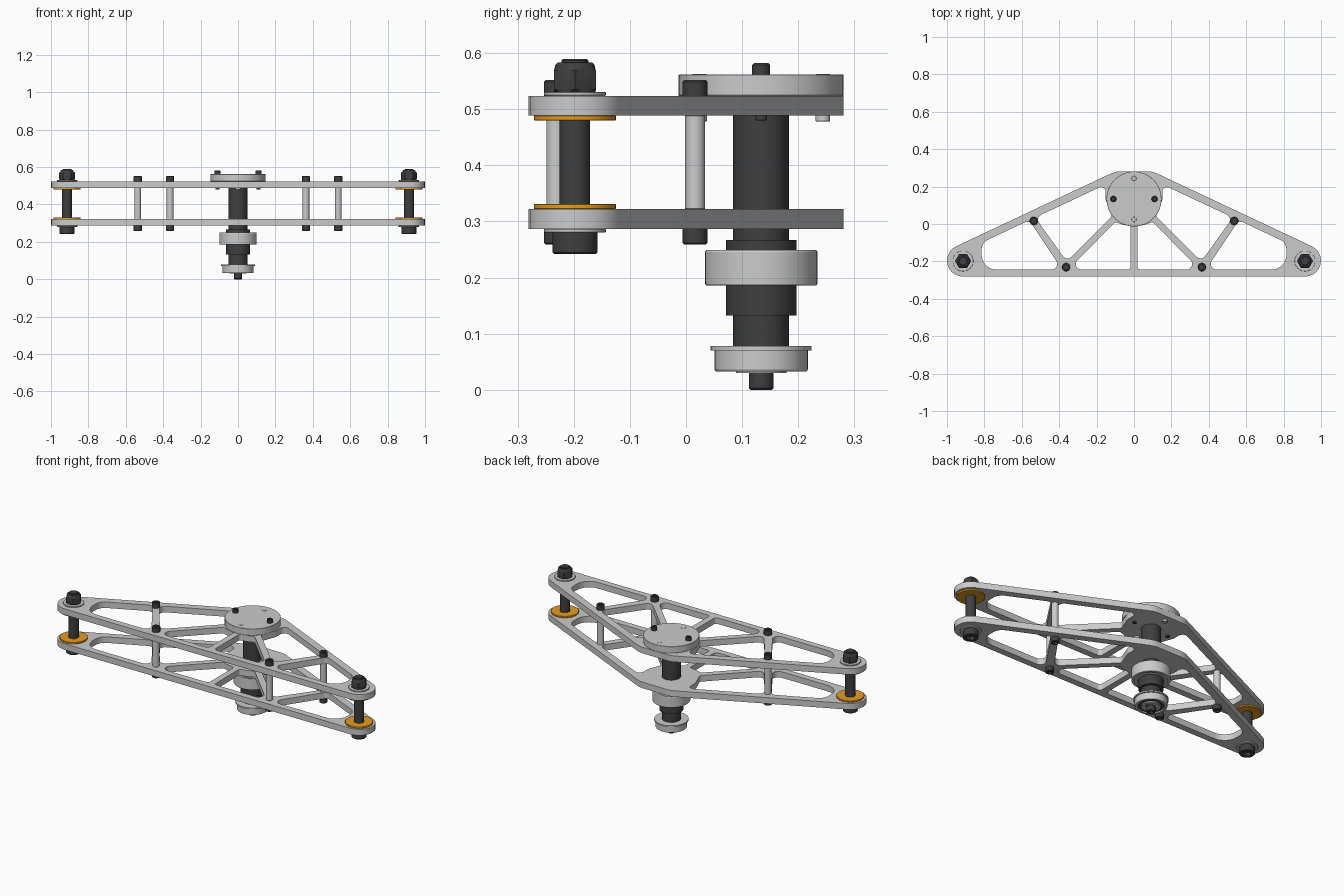
import bpy, bmesh
from math import sin, cos, pi, tan, radians
from mathutils import Vector

if "Cube" in bpy.data.objects:
    bpy.data.objects.remove(bpy.data.objects["Cube"])


def material(name, rgb):
    m = bpy.data.materials.new(name)
    m.diffuse_color = (*rgb, 1)
    m.use_nodes = True
    m.node_tree.nodes["Principled BSDF"].inputs["Base Color"].default_value = m.diffuse_color
    return m


DARK = material("dark_steel", (0.05, 0.05, 0.05))
BRONZE = material("bronze", (0.8, 0.33, 0.015))
SEG = 48


def smooth(ob):
    bpy.ops.object.select_all(action='DESELECT')
    ob.select_set(True)
    bpy.context.view_layer.objects.active = ob
    bpy.ops.object.shade_smooth_by_angle(angle=radians(30))


def lathe(name, profile, x, y, mat=None, closed=False):
    """Revolve (radius, z[, hex]) points; hex points follow a hexagon. Open profiles start and end on the axis."""
    bm = bmesh.new()
    rings = []
    for p in profile:
        r, z = p[0], p[1]
        if r == 0:
            rings.append([bm.verts.new((x, y, z))] * SEG)
            continue
        ring = []
        for i in range(SEG):
            a = 2 * pi * i / SEG
            k = cos(pi / 6) / cos(a % (pi / 3) - pi / 6) if len(p) > 2 else 1
            ring.append(bm.verts.new((x + r * k * cos(a), y + r * k * sin(a), z)))
        rings.append(ring)
    pairs = list(zip(rings, rings[1:]))
    if closed:
        pairs.append((rings[-1], rings[0]))
    for a, b in pairs:
        for i in range(SEG):
            j = (i + 1) % SEG
            bm.faces.new(list(dict.fromkeys((a[i], a[j], b[j], b[i]))))
    bmesh.ops.recalc_face_normals(bm, faces=bm.faces)
    me = bpy.data.meshes.new(name)
    bm.to_mesh(me)
    bm.free()
    ob = bpy.data.objects.new(name, me)
    bpy.context.collection.objects.link(ob)
    if mat:
        me.materials.append(mat)
    smooth(ob)
    return ob


def cyl(name, r, z0, z1, x, y, mat=None, c=0.001):
    return lathe(name, [(0, z0), (r - c, z0), (r, z0 + c), (r, z1 - c), (r - c, z1), (0, z1)], x, y, mat)


def socket_head(name, r, base, top, x, y):
    """Cap screw head with hex socket; base sits on the part, top is the open end."""
    s = 1 if top > base else -1
    c = 0.003 * s
    deep = top - 0.55 * (top - base)
    lathe(name, [(0, base), (r, base), (r, top - c), (r - 0.003, top),
                 (r * 0.55, top, 1), (r * 0.55, deep, 1), (0, deep)], x, y, DARK)


def rounded(corners, steps=10):
    """Fillet every (x, y, radius) corner of a polygon."""
    out, n = [], len(corners)
    for i, (x, y, r) in enumerate(corners):
        p = Vector((x, y))
        u = (Vector(corners[i - 1][:2]) - p).normalized()
        v = (Vector(corners[(i + 1) % n][:2]) - p).normalized()
        half = u.angle(v) / 2
        centre = p + (u + v).normalized() * r / sin(half)
        a = p + u * r / tan(half) - centre
        b = p + v * r / tan(half) - centre
        sweep = a.angle(b)
        for k in range(steps + 1):
            t = k / steps
            out.append(centre + (a * sin((1 - t) * sweep) + b * sin(t * sweep)) / sin(sweep))
    return out


# Truss plates with lightening holes
OUTLINE = [(-1.295, -0.281, 0.085), (1.295, -0.281, 0.085), (0.1, 0.281, 0.12), (-0.1, 0.281, 0.12)]
HOLES = [
    [(-0.815, -0.1, 0.06), (-0.56, 0.02, 0.03), (-0.385, -0.244, 0.03), (-0.815, -0.244, 0.08)],
    [(-0.528, 0.035, 0.03), (-0.36, -0.2, 0.03), (-0.118, 0.042, 0.015),
     (-0.152, 0.13, 0.02), (-0.152, 0.211, 0.025)],
    [(-0.353, -0.244, 0.03), (-0.018, -0.244, 0.02), (-0.018, -0.012, 0.01),
     (-0.06, -0.004, 0.02), (-0.1, 0.01, 0.012)],
]


def plate(name, z0, z1):
    cu = bpy.data.curves.new(name, 'CURVE')
    cu.dimensions = '2D'
    cu.fill_mode = 'BOTH'
    cu.extrude = (z1 - z0) / 2
    mirrored = [[(-x, y, r) for x, y, r in h] for h in HOLES]
    for loop in [OUTLINE] + HOLES + mirrored:
        pts = rounded(loop)
        sp = cu.splines.new('POLY')
        sp.points.add(len(pts) - 1)
        for q, p in zip(sp.points, pts):
            q.co = (p.x, p.y, 0, 1)
        sp.use_cyclic_u = True
    ob = bpy.data.objects.new(name, cu)
    ob.location.z = (z0 + z1) / 2
    bpy.context.collection.objects.link(ob)
    bpy.ops.object.select_all(action='DESELECT')
    ob.select_set(True)
    bpy.context.view_layer.objects.active = ob
    bpy.ops.object.convert(target='MESH')
    ob = bpy.context.object
    bm = bmesh.new()
    bm.from_mesh(ob.data)
    bmesh.ops.remove_doubles(bm, verts=bm.verts, dist=1e-5)
    bmesh.ops.recalc_face_normals(bm, faces=bm.faces)
    bm.to_mesh(ob.data)
    bm.free()
    smooth(ob)


plate("lower_plate", 0.287, 0.322)
plate("upper_plate", 0.489, 0.524)

# Hub disc, dowel pins and screws
HY = 0.134
cyl("hub_disc", 0.147, 0.524, 0.562, 0, HY)
for y in (HY - 0.11, HY + 0.11):
    cyl("dowel_pin", 0.013, 0.478, 0.563, 0, y)
for s in (-1, 1):
    socket_head("hub_screw_head", 0.016, 0.562, 0.582, s * 0.11, HY)
    cyl("hub_screw_tip", 0.01, 0.48, 0.53, s * 0.11, HY, DARK)

# Central stepped shaft
lathe("shaft", [(0, 0.03), (0.035, 0.03), (0.035, 0.078), (0.05, 0.078), (0.05, 0.132), (0.063, 0.132),
                (0.063, 0.267), (0.05, 0.267), (0.05, 0.489), (0, 0.489)], 0, HY, DARK)
socket_head("shaft_bolt", 0.022, 0.031, 0.0, 0, HY)

# Main bearing and lower flanged bearing, with recessed shields
lathe("main_bearing", [(0.06, 0.186), (0.072, 0.186), (0.072, 0.19), (0.085, 0.19), (0.085, 0.186), (0.098, 0.186),
                       (0.1, 0.189), (0.1, 0.246), (0.098, 0.249), (0.085, 0.249), (0.085, 0.245),
                       (0.072, 0.245), (0.072, 0.249), (0.06, 0.249)], 0, HY, closed=True)
lathe("flanged_bearing", [(0.034, 0.033), (0.05, 0.033), (0.05, 0.04), (0.069, 0.04), (0.069, 0.033), (0.081, 0.033),
                          (0.083, 0.036), (0.083, 0.07), (0.09, 0.07), (0.09, 0.078), (0.034, 0.078)],
      0, HY, closed=True)
cyl("bearing_shield", 0.067, 0.0385, 0.05, 0, HY, DARK)
lathe("shaft_washer", [(0.02, 0.03), (0.045, 0.03), (0.045, 0.034), (0.02, 0.034)], 0, HY, closed=True)

for s in (-1, 1):
    # End pivots: axle, bronze washers, steel washers, lock nut and cap head
    x, y = s * 0.914, -0.198
    cyl("end_axle", 0.027, 0.28, 0.535, x, y, DARK)
    cyl("bronze_washer_lower", 0.073, 0.322, 0.331, x, y, BRONZE)
    cyl("bronze_washer_upper", 0.073, 0.48, 0.489, x, y, BRONZE)
    cyl("steel_washer_lower", 0.055, 0.28, 0.287, x, y)
    cyl("steel_washer_upper", 0.055, 0.524, 0.531, x, y)
    lathe("lock_nut", [(0, 0.531), (0.037, 0.531), (0.043, 0.535, 1), (0.043, 0.569, 1), (0.036, 0.574),
                       (0.035, 0.579), (0.031, 0.583), (0.024, 0.583), (0.024, 0.587), (0.021, 0.59),
                       (0, 0.59)], x, y, DARK)
    socket_head("axle_head", 0.04, 0.28, 0.242, x, y)

    # Spacer posts with cap screws
    for px, py in ((0.536, 0.016), (0.363, -0.231)):
        cyl("spacer_post", 0.018, 0.322, 0.489, s * px, py)
        socket_head("post_screw_upper", 0.022, 0.524, 0.552, s * px, py)
        socket_head("post_screw_lower", 0.022, 0.287, 0.259, s * px, py)
